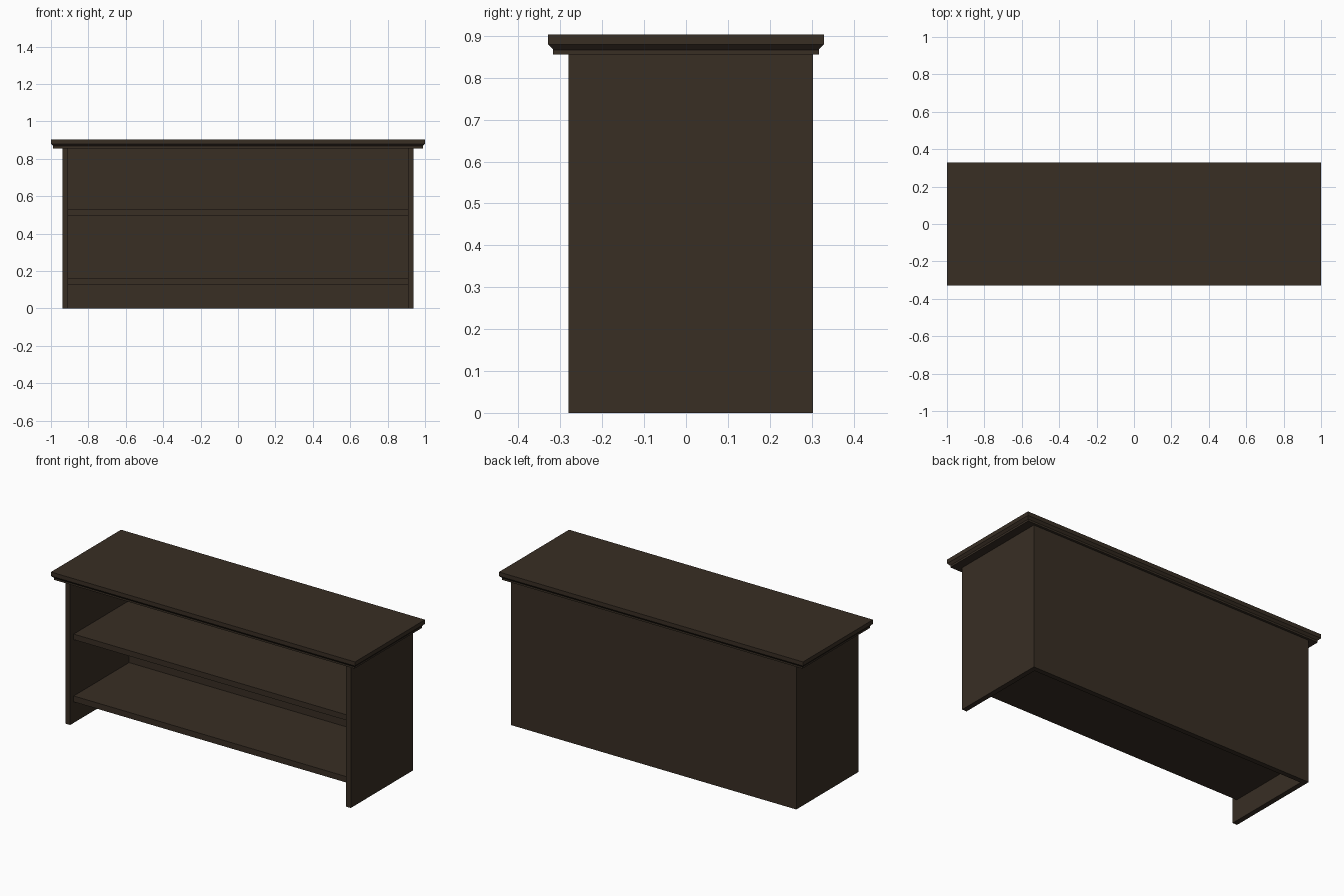
import bpy, bmesh

if "Cube" in bpy.data.objects:
    bpy.data.objects.remove(bpy.data.objects["Cube"])

wood = bpy.data.materials.new("dark_brown_wood")
wood.diffuse_color = (0.0395, 0.0273, 0.0176, 1)
wood.use_nodes = True
wood.node_tree.nodes["Principled BSDF"].inputs["Base Color"].default_value = wood.diffuse_color


def loft(name, layers):
    """Closed solid from stacked outlines: [(z, [(x, y), ...]), ...]."""
    bm = bmesh.new()
    rings = [[bm.verts.new((x, y, z)) for x, y in pts] for z, pts in layers]
    n = len(rings[0])
    bm.faces.new(rings[0][::-1])
    bm.faces.new(rings[-1])
    for a, b in zip(rings, rings[1:]):
        for i in range(n):
            j = (i + 1) % n
            bm.faces.new((a[i], a[j], b[j], b[i]))
    bmesh.ops.recalc_face_normals(bm, faces=bm.faces)
    mesh = bpy.data.meshes.new(name)
    bm.to_mesh(mesh)
    bm.free()
    mesh.materials.append(wood)
    obj = bpy.data.objects.new(name, mesh)
    bpy.context.collection.objects.link(obj)
    return obj


def rect(hx, y0, y1):
    return [(-hx, y0), (hx, y0), (hx, y1), (-hx, y1)]


# carcass: two sides and back as one U-shaped plan
W, T, FRONT, BACK, H = 0.938, 0.03, -0.28, 0.303, 0.856
IN, IN_BACK = W - T, BACK - T
plan = [(-W, FRONT), (-IN, FRONT), (-IN, IN_BACK), (IN, IN_BACK),
        (IN, FRONT), (W, FRONT), (W, BACK), (-W, BACK)]
loft("sides_and_back", [(0, plan), (H, plan)])

# two shelves, set back a little from the front
for name, z0, z1 in (("lower_shelf", 0.125, 0.16), ("upper_shelf", 0.495, 0.528)):
    r = rect(IN, FRONT + 0.033, IN_BACK)
    loft(name, [(z0, r), (z1, r)])

# overhanging top with a sloped moulding under its edge
small, big = rect(0.988, -0.317, 0.317), rect(1.0, -0.329, 0.329)
loft("top_board", [(H, small), (0.867, small), (0.88, big), (0.904, big)])
